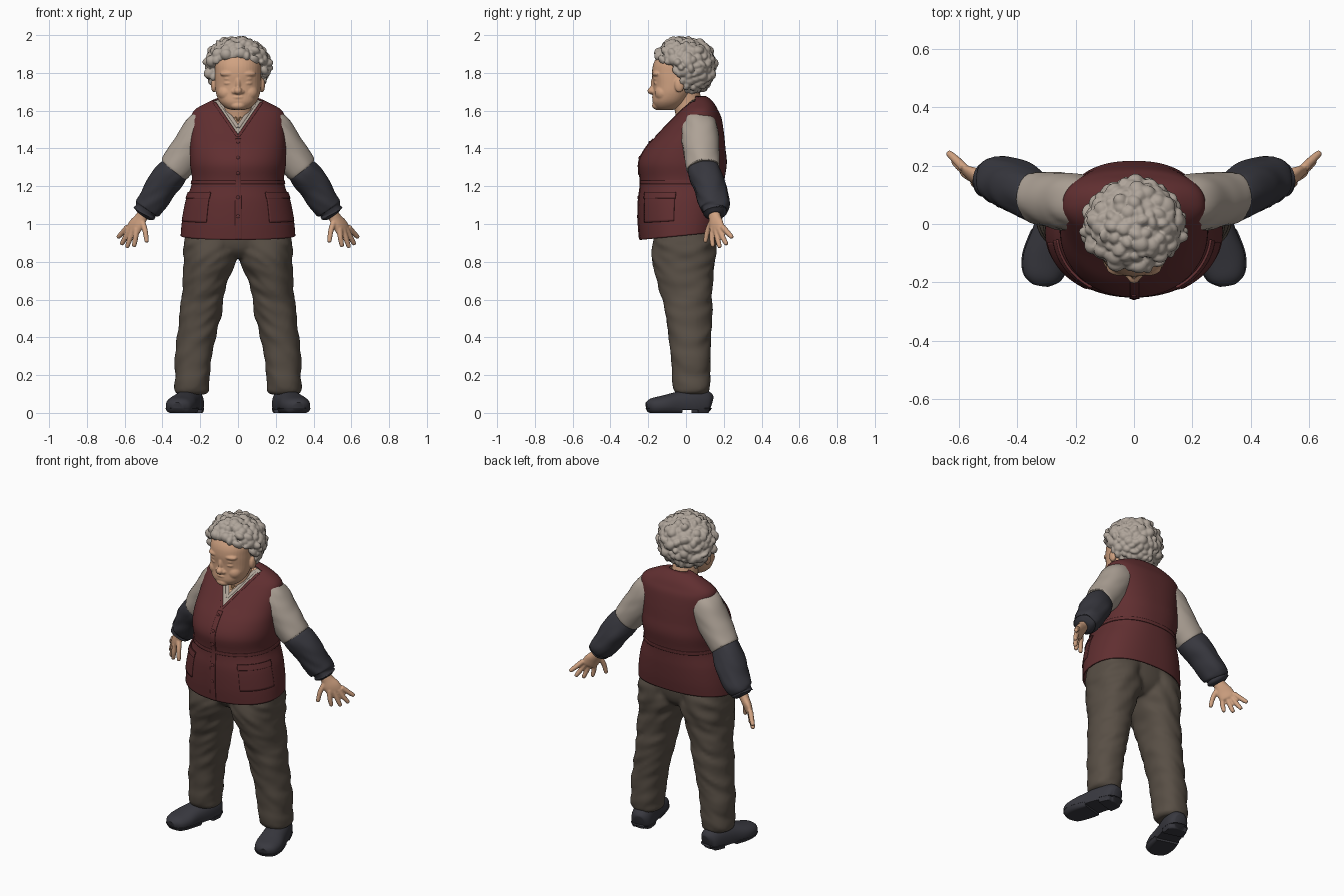
import bpy, bmesh, math, random
from mathutils import Vector, Matrix, noise

random.seed(4)
if "Cube" in bpy.data.objects:
    bpy.data.objects.remove(bpy.data.objects["Cube"])


def colour(name, rgb):
    m = bpy.data.materials.new(name)
    m.use_nodes = True
    m.diffuse_color = (*rgb, 1)
    bsdf = m.node_tree.nodes["Principled BSDF"]
    bsdf.inputs["Base Color"].default_value = (*rgb, 1)
    bsdf.inputs["Roughness"].default_value = 0.8
    return m


SKIN = colour("skin", (0.63, 0.36, 0.22))
HAIR = colour("grey hair", (0.43, 0.375, 0.325))
VEST = colour("maroon", (0.118, 0.028, 0.03))
SHIRT = colour("beige cloth", (0.42, 0.36, 0.305))
SLEEVE = colour("dark navy", (0.038, 0.038, 0.048))
TROUSER = colour("brown cloth", (0.098, 0.078, 0.06))
SHOE = colour("charcoal", (0.04, 0.04, 0.05))
GOLD = colour("dull gold", (0.4, 0.22, 0.1))


def finish(bm, name, mat, mirror=False, thick=0):
    bmesh.ops.recalc_face_normals(bm, faces=bm.faces)
    me = bpy.data.meshes.new(name)
    bm.to_mesh(me)
    bm.free()
    ob = bpy.data.objects.new(name, me)
    bpy.context.collection.objects.link(ob)
    me.materials.append(mat)
    bpy.ops.object.select_all(action="DESELECT")
    ob.select_set(True)
    bpy.context.view_layer.objects.active = ob
    bpy.ops.object.shade_smooth_by_angle(angle=math.radians(50))
    if thick:
        mod = ob.modifiers.new("Thickness", "SOLIDIFY")
        mod.thickness = thick
        mod.offset = 0
    if mirror:
        ob.modifiers.new("Mirror", "MIRROR")
    return ob


def fuse(name, parts, voxel, mirror=True, rounds=3):
    """Join parts and melt them into one smooth skin."""
    bpy.ops.object.select_all(action="DESELECT")
    for p in parts:
        p.select_set(True)
    ob = bpy.context.view_layer.objects.active = parts[0]
    bpy.ops.object.join()
    ob.name = name
    ob.modifiers.clear()
    if mirror:
        ob.modifiers.new("Mirror", "MIRROR")
    mod = ob.modifiers.new("Melt", "REMESH")
    mod.mode = "VOXEL"
    mod.voxel_size = voxel
    mod.use_smooth_shade = True
    mod = ob.modifiers.new("Soften", "SMOOTH")
    mod.iterations = rounds


def smooth_path(pts, k):
    """Catmull-Rom through tuples of any length."""
    out = []
    for i in range(len(pts) - 1):
        p0, p1, p2, p3 = (pts[max(i - 1, 0)], pts[i], pts[i + 1], pts[min(i + 2, len(pts) - 1)])
        for j in range(k):
            t = j / k
            out.append([b + t / 2 * (c - a + t * (2 * a - 5 * b + 4 * c - d + t * (3 * (b - c) + d - a)))
                        for a, b, c, d in zip(p0, p1, p2, p3)])
    return out + [list(pts[-1])]


def oval(t, n, back=None):
    c, s = math.cos(t), math.sin(t)
    n = back if back and s > 0 else n
    return math.copysign(abs(c) ** (2 / n), c), math.copysign(abs(s) ** (2 / n), s)


def tube(name, stations, mat, ref=(1, 0, 0), flat=False, seg=32, k=5, n=2, fold=0, mirror=False, clamp=None):
    """Loft ovals (x, y, z, radius a, radius b) along a path."""
    st = smooth_path(stations, k)
    bm, rings = bmesh.new(), []
    for i, s in enumerate(st):
        c = Vector(s[:3])
        tan = Vector((0, 0, 1)) if flat else (
            Vector(st[min(i + 1, len(st) - 1)][:3]) - Vector(st[max(i - 1, 0)][:3])).normalized()
        a = Vector(ref)
        a = (a - tan * a.dot(tan)).normalized()
        b = tan.cross(a)
        ring = []
        for j in range(seg):
            u, v = oval(2 * math.pi * j / seg, n)
            p = a * u * s[3] + b * v * s[4]
            q = c + p
            p *= 1 + fold * noise.noise(Vector((q.x * 8, q.y * 8, q.z * 22 + q.x * 15)))
            q = c + p
            if clamp:
                q.z = min(max(q.z, clamp[0]), clamp[1])
            ring.append(bm.verts.new(q))
        rings.append(ring)
    for r0, r1 in zip(rings, rings[1:]):
        for j in range(seg):
            m = (j + 1) % seg
            bm.faces.new((r0[j], r0[m], r1[m], r1[j]))
    bm.faces.new(rings[0])
    bm.faces.new(rings[-1])
    return finish(bm, name, mat, mirror)


def ball(name, pos, size, mat, mirror=False):
    bm = bmesh.new()
    mtx = Matrix.Translation(pos) @ Matrix.Diagonal((*size, 1))
    bmesh.ops.create_uvsphere(bm, u_segments=24, v_segments=14, radius=1, matrix=mtx)
    return finish(bm, name, mat, mirror)


# Torso surface: height, half width, front y, back y
PROFILE = [(.94, .30, -.24, .178), (1.02, .292, -.247, .188), (1.12, .272, -.247, .195),
           (1.22, .24, -.236, .198), (1.32, .25, -.246, .212), (1.4, .25, -.21, .205),
           (1.48, .247, -.14, .197), (1.56, .243, -.067, .184), (1.6, .228, -.03, .166),
           (1.635, .17, 0, .147), (1.662, .11, .02, .122), (1.675, .06, .04, .1)]
DENSE = smooth_path(PROFILE, 8)
FRONT, BACK = 2.1, 2.4
LAPEL = .68


def torso_ring(z):
    for a, b in zip(DENSE, DENSE[1:]):
        if z <= b[0]:
            break
    t = min(max(0, (z - a[0]) / (b[0] - a[0])), 1)
    w, f, r = [p + t * (q - p) for p, q in zip(a[1:], b[1:])]
    return w, (f + r) / 2, (r - f) / 2


def front(x, z, out=0.0):
    w, yc, d = torso_ring(z)
    return Vector((x, yc - d * (1 - min(abs(x) / w, 1) ** FRONT) ** (1 / FRONT) - out, z))


def torso_patch(name, a0, a1, z0, z1, out, mat, nu=24, nv=12, thick=0.008, neck=None, mirror=False):
    """Sheet lying on the torso between two angles and two heights."""
    bm, rows = bmesh.new(), []
    for i in range(nv + 1):
        z = z0 + (z1 - z0) * i / nv
        w, yc, d = torso_ring(z)
        row = []
        for j in range(nu + 1):
            u, v = oval(math.radians(a0 + (a1 - a0) * j / nu), FRONT, BACK)
            y = yc + v * (d + out)
            row.append(bm.verts.new((u * (w + out), y, z + 0.1 * y * max(0, 1 - (z - .94) / .2))))
        rows.append(row)
    for r0, r1 in zip(rows, rows[1:]):
        for j in range(nu):
            bm.faces.new((r0[j], r0[j + 1], r1[j + 1], r1[j]))
    bmesh.ops.remove_doubles(bm, verts=bm.verts, dist=1e-5)
    if neck:  # cut the V neckline
        for co, no in (((0, 0, neck), (1, 0, -LAPEL)), ((0, 0, neck), (-1, 0, -LAPEL)), ((0, .05, 0), (0, 1, 0))):
            bmesh.ops.bisect_plane(bm, geom=bm.verts[:] + bm.edges[:] + bm.faces[:], plane_co=co, plane_no=no)
        hole = []
        for f in bm.faces:
            c = f.calc_center_median()
            if c.y < .05 and abs(c.x) < LAPEL * (c.z - neck):
                hole.append(f)
        bmesh.ops.delete(bm, geom=hole, context="FACES")
    return finish(bm, name, mat, mirror, thick)


# Vest, shirt and chest
torso_patch("vest", -180, 180, .94, 1.675, 0, VEST, 96, 90, neck=1.46)
torso_patch("shirt_body", -180, 180, 1.2, 1.667, -.01, SHIRT, 64, 50, .004, neck=1.515)
torso_patch("chest", -180, 180, 1.3, 1.66, -.017, SKIN, 48, 40, .004)
torso_patch("waist_seam", -180, 180, 1.212, 1.23, .005, VEST, 96, 4)
torso_patch("vest_placket", -92.6, -86.8, .942, 1.45, .005, VEST, 6, 60)
torso_patch("pocket", -57, -8, 1.02, 1.15, .005, VEST, mirror=True)
torso_patch("pocket_flap", -58, -7, 1.135, 1.168, .009, VEST, mirror=True)
edge = [(*front(LAPEL * i * .0165, 1.46 + i * .0165, .002), .009, .005) for i in range(12)]
tube("neckline_trim", edge, VEST, seg=10, k=2, mirror=True)
collar = [(*front(LAPEL * i * .014, 1.512 + i * .014, -.006), .01, .004) for i in range(11)]
tube("shirt_collar", collar, SHIRT, seg=10, k=2, mirror=True)
chain = [(*front(.52 * i * .012, 1.545 + i * .011, -.012), .004, .004) for i in range(10)]
tube("necklace", chain, GOLD, seg=8, k=2, mirror=True)
for z in (1.04, 1.14, 1.27, 1.35, 1.43):
    ball("vest_button", front(0, z, .007), (.01, .006, .01), VEST)

# Trousers
seat = tube("seat", [(0, -.01, .82, .05, .1), (0, -.01, .86, .2, .14), (0, -.01, .92, .27, .158),
                     (0, -.01, 1.02, .27, .163)], TROUSER, flat=True, seg=48)
legs = tube("legs", [(.14, -.01, 1.0, .14, .158), (.145, -.01, .84, .145, .168), (.172, -.002, .7, .12, .147),
                     (.203, .015, .5, .11, .12), (.235, .024, .3, .096, .106), (.242, .027, .16, .094, .1),
                     (.243, .03, .115, .09, .092), (.243, .03, .098, .07, .075)],
            TROUSER, flat=True, seg=40, k=10, n=2.2, fold=.1)
fuse("trousers", [legs, seat], .011)

# Shoes with separate heel and front soles
LAST = [(.232, .13, .04, .03, .045), (.236, .11, .045, .057, .07), (.253, .05, .05, .068, .08),
        (.28, -.04, .045, .072, .068), (.302, -.12, .04, .079, .052), (.315, -.18, .035, .064, .042),
        (.32, -.207, .03, .03, .025)]
tube("shoes", LAST, SHOE, n=2.3, mirror=True, clamp=(.015, .13))
for name, part in (("shoe_heels", LAST[:3]), ("shoe_soles", LAST[3:])):
    tube(name, [(x, y, z, a * 1.05, b) for x, y, z, a, b in part], SHOE, n=2.6, mirror=True, clamp=(0, .025))

# Arms
UP = (0, 0, 1)
tube("shirt_sleeves", [(.15, .06, 1.545, .085, .09), (.197, .07, 1.49, .1, .1), (.26, .08, 1.393, .092, .096),
                       (.325, .09, 1.305, .09, .09), (.338, .092, 1.288, .085, .085)],
     SHIRT, UP, k=8, fold=.09, mirror=True)
tube("sleeve_covers", [(.325, .09, 1.305, .07, .07), (.345, .095, 1.275, .085, .085), (.4, .125, 1.2, .085, .09),
                       (.45, .145, 1.125, .08, .086), (.48, .15, 1.085, .074, .077), (.49, .15, 1.07, .058, .062),
                       (.496, .152, 1.058, .062, .064), (.505, .153, 1.045, .04, .04)],
     SLEEVE, UP, k=8, fold=.13, mirror=True)

# Hands
ACROSS = (.7, .66, .2)
hand = [tube("palm", [(.49, .145, 1.07, .034, .03), (.515, .153, 1.03, .037, .027), (.54, .16, .995, .048, .024),
                      (.558, .168, .965, .046, .019), (.563, .17, .955, .032, .012)], SKIN, ACROSS, seg=20)]
for base, mid, tip in (((.51, .14, 1.02), (.492, .115, .965), (.484, .103, .91)),
                       ((.537, .142, .975), (.543, .138, .925), (.55, .142, .885)),
                       ((.556, .16, .97), (.573, .168, .92), (.587, .178, .88)),
                       ((.572, .178, .972), (.595, .195, .93), (.615, .213, .895)),
                       ((.583, .193, .985), (.61, .22, .955), (.634, .242, .931))):
    end = Vector(tip) + (Vector(tip) - Vector(mid)) * .15
    hand.append(tube("finger", [(*base, .016, .016), (*mid, .0145, .0145), (*tip, .0115, .0115), (*end, .005, .005)],
                     SKIN, ACROSS, seg=12))
fuse("hands", hand, .005, rounds=2)

# Head and face
tube("neck", [(0, .03, 1.55, .085, .08), (0, .01, 1.64, .075, .078), (0, -.02, 1.74, .085, .08)], SKIN, flat=True)
face = [tube("skull", [(0, -.105, 1.604, .03, .035), (0, -.1, 1.614, .064, .06), (0, -.088, 1.645, .097, .088),
                       (0, -.072, 1.69, .116, .102), (0, -.06, 1.74, .122, .114), (0, -.052, 1.8, .123, .128),
                       (0, -.04, 1.86, .12, .128), (0, -.03, 1.93, .08, .09)], SKIN, flat=True, seg=40, n=2.2)]
for pos, size in (((0, -.18, 1.705), (.022, .024, .02)), ((0, -.166, 1.74), (.015, .021, .045)),
                  ((.02, -.17, 1.7), (.014, .016, .013)), ((.06, -.12, 1.695), (.047, .046, .045)),
                  ((.045, -.15, 1.795), (.05, .028, .018)), ((.047, -.15, 1.769), (.03, .022, .011)),
                  ((.047, -.149, 1.745), (.03, .022, .011)), ((0, -.163, 1.671), (.036, .018, .01)),
                  ((0, -.16, 1.65), (.031, .018, .01)), ((0, -.147, 1.627), (.042, .033, .024)),
                  ((.128, -.035, 1.735), (.015, .026, .038))):
    face.append(ball("feature", pos, size, SKIN))
fuse("head", face, .005, rounds=1)

# Hair: a core covered in curls
core = ball("hair_core", (0, .012, 1.84), (.155, .135, .138), HAIR)
bm = bmesh.new()
COUNT = 240
for i in range(COUNT):
    h = 1 - 2 * (i + .5) / COUNT
    a = i * math.pi * (3 - math.sqrt(5))
    r = math.sqrt(1 - h * h)
    p = Vector((.155 * r * math.cos(a), -.01 + .146 * r * math.sin(a), 1.833 + .14 * h))
    if p.y < -.06 and p.z < 1.885 - .3 * abs(p.x) or p.z < 1.7 or p.y < -.02 and p.z < 1.765:
        continue
    p += Vector([random.uniform(-.008, .008) for _ in range(3)])
    size = [random.uniform(.016, .034) for _ in range(3)]
    spin = Matrix.Rotation(random.uniform(0, 3), 4, Vector((h, r, random.random())))
    bmesh.ops.create_icosphere(bm, subdivisions=3, radius=1,
                               matrix=Matrix.Translation(p) @ spin @ Matrix.Diagonal((*size, 1)))
fuse("hair", [finish(bm, "curls", HAIR), core], .005, mirror=False, rounds=1)
